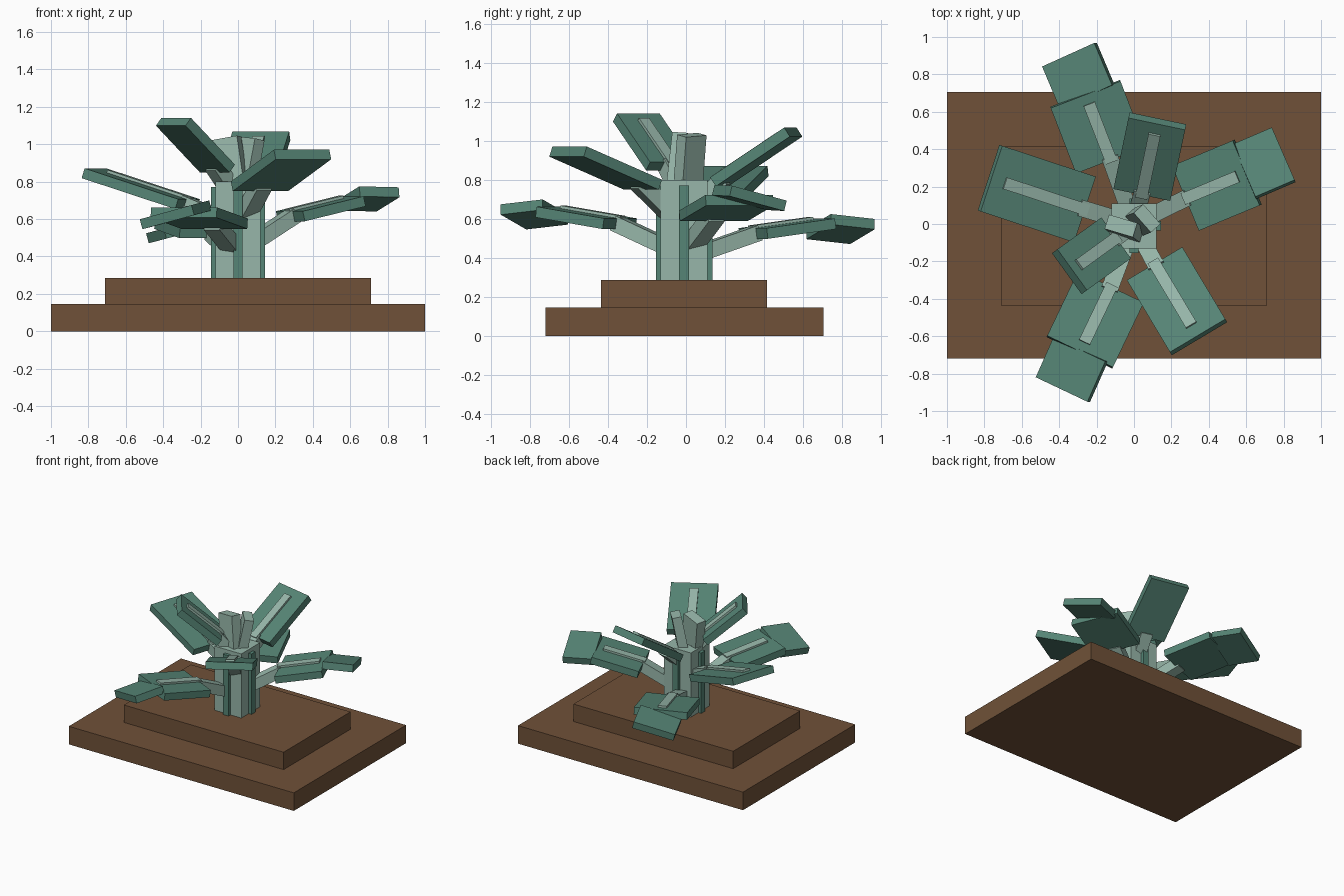
import bpy
import math
from mathutils import Matrix, Vector

old = bpy.data.objects.get("Cube")
if old:
    bpy.data.objects.remove(old)


def material(name, color):
    mat = bpy.data.materials.new(name)
    mat.use_nodes = True
    mat.diffuse_color = (*color, 1)
    mat.node_tree.nodes["Principled BSDF"].inputs["Base Color"].default_value = (*color, 1)
    return mat


soil = material("soil_brown", (0.16, 0.083, 0.04))
leaf = material("leaf_green", (0.093, 0.235, 0.18))
stem = material("pale_stem_green", (0.31, 0.47, 0.40))


def block(name, matrix, size, mat):
    """Box of the given size placed by a matrix."""
    bpy.ops.mesh.primitive_cube_add(size=1)
    obj = bpy.context.object
    obj.name = name
    obj.data.transform(matrix @ Matrix.Diagonal((*size, 1)))
    obj.data.materials.append(mat)
    return obj


def box(name, lo, hi, mat):
    lo, hi = Vector(lo), Vector(hi)
    return block(name, Matrix.Translation((lo + hi) / 2), hi - lo, mat)


def bar(name, start, end, width, thick, mat, roll=0, lift=0):
    """Plank whose centre line runs from start to end."""
    start, end = Vector(start), Vector(end)
    along = (end - start).normalized()
    left = Vector((0, 0, 1)).cross(along).normalized()
    up = along.cross(left)
    turn = Matrix((along, left, up)).transposed().to_4x4()
    turn = turn @ Matrix.Rotation(math.radians(roll), 4, 'X')
    place = Matrix.Translation((start + end) / 2 + up * lift)
    return block(name, place @ turn, ((end - start).length, width, thick), mat)


# Stepped ground
box("ground_lower", (-1, -0.72, 0), (1, 0.705, 0.145), soil)
box("ground_upper", (-0.71, -0.435, 0.145), (0.71, 0.415, 0.285), soil)

# Trunk with a raised green rib on every side
box("trunk", (-0.12, -0.13, 0.285), (0.12, 0.11, 0.8), stem)
box("trunk_rib_x", (-0.145, -0.035, 0.285), (0.145, 0.015, 0.77), leaf)
box("trunk_rib_y", (-0.025, -0.155, 0.285), (0.025, 0.135, 0.77), leaf)

# Leaning shoots on the trunk top
bar("shoot_front", (-0.03, -0.04, 0.76), (-0.07, -0.01, 1.03), 0.08, 0.16, stem, roll=20)
bar("shoot_back", (0.02, 0.01, 0.76), (0.07, 0.03, 1.03), 0.14, 0.07, stem, roll=20)

# Fronds: name, arm height at trunk, leaf start, leaf end, width, tip
fronds = [
    ("left", 0.47, (0.28, 0.14, 0.615), (0.605, 0.275, 0.695), 0.376,
     ((0.59, 0.28, 0.71), (0.80, 0.37, 0.705), -14)),
    ("back", 0.43, (-0.125, 0.345, 0.525), (-0.26, 0.695, 0.575), 0.40,
     ((-0.25, 0.68, 0.56), (-0.345, 0.905, 0.535), -14)),
    ("front", 0.45, (-0.125, -0.34, 0.575), (-0.29, -0.685, 0.635), 0.39,
     ((-0.285, -0.67, 0.635), (-0.38, -0.885, 0.61), 14)),
    ("right", 0.59, (-0.27, 0.08, 0.68), (-0.77, 0.245, 0.845), 0.37, None),
    ("front_left", 0.60, (0.115, -0.22, 0.775), (0.345, -0.605, 0.945), 0.345, None),
    ("back_left", 0.66, (0.045, 0.17, 0.79), (0.125, 0.55, 1.045), 0.31, None),
    ("top_right", 0.74, (-0.11, -0.085, 0.87), (-0.345, -0.255, 1.12), 0.27, None),
]
THICK = 0.055
for name, height, near, far, width, tip in fronds:
    near, far = Vector(near), Vector(far)
    root = Vector((near.x * 0.25, near.y * 0.25, height))
    bar(name + "_arm", root, near.lerp(far, 0.06), 0.09, 0.08, stem)
    bar(name + "_leaf", near, far, width, THICK, leaf)
    bar(name + "_midrib", near.lerp(far, -0.03), near.lerp(far, 0.86), 0.065, 0.03,
        stem, lift=THICK / 2)
    if tip:
        bar(name + "_leaf_tip", tip[0], tip[1], 0.315, THICK, leaf, roll=tip[2])
